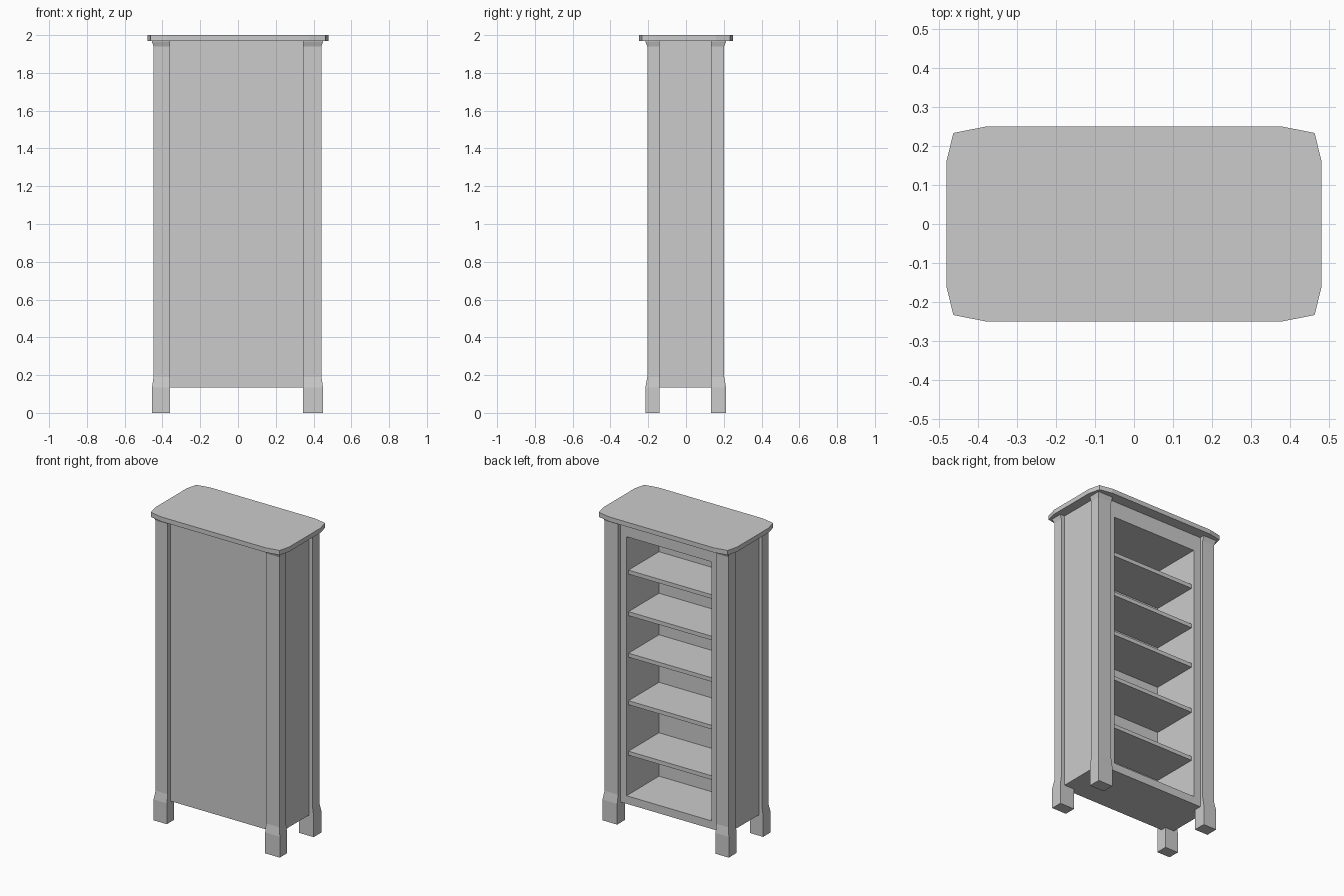
import bpy, bmesh

if "Cube" in bpy.data.objects:
    bpy.data.objects.remove(bpy.data.objects["Cube"])


def make_object(name, bm):
    bmesh.ops.recalc_face_normals(bm, faces=bm.faces)
    mesh = bpy.data.meshes.new(name)
    bm.to_mesh(mesh)
    bm.free()
    obj = bpy.data.objects.new(name, mesh)
    bpy.context.collection.objects.link(obj)
    return obj


def loft(name, rings):
    """Skin a stack of equal-length point rings and cap both ends."""
    bm = bmesh.new()
    rows = [[bm.verts.new(p) for p in ring] for ring in rings]
    n = len(rows[0])
    for a, b in zip(rows, rows[1:]):
        for i in range(n):
            j = (i + 1) % n
            bm.faces.new((a[i], a[j], b[j], b[i]))
    bm.faces.new(rows[0][::-1])
    bm.faces.new(rows[-1])
    return make_object(name, bm)


def box(name, x0, x1, y0, y1, z0, z1):
    outline = [(x0, y0), (x1, y0), (x1, y1), (x0, y1)]
    return loft(name, [[(x, y, z) for x, y in outline] for z in (z0, z1)])


def leg(name, x_in, x_out, y_in, y_out):
    """Square post whose two outer faces flare at the foot and the top."""
    sx = 1 if x_out > 0 else -1
    sy = 1 if y_out > 0 else -1
    rings = []
    for z, inset in ((0, 0), (0.135, 0), (0.19, 1), (1.94, 1), (1.965, 0), (1.972, 0)):
        xo = x_out - sx * 0.008 * inset
        yo = y_out - sy * 0.010 * inset
        rings.append([(x_in, y_in, z), (xo, y_in, z), (xo, yo, z), (x_in, yo, z)])
    return loft(name, rings)


# Main levels of the carcass
BOTTOM, FLOOR, CEILING, TOP = 0.135, 0.187, 1.865, 1.97
X0, X1 = -0.425, 0.418        # outer side faces
IN0, IN1 = -0.31, 0.30        # opening
CLOSED, OPEN = -0.177, 0.18   # closed face and open face
INNER = -0.152                # inside of the closed panel

# Top board with cut corners
quarter = [(0.48, 0.16), (0.462, 0.233), (0.375, 0.25)]
outline = (quarter + [(-x, y) for x, y in reversed(quarter)]
           + [(-x, -y) for x, y in quarter] + [(x, -y) for x, y in reversed(quarter)])
loft("top_board", [[(x, y, z) for x, y in outline] for z in (TOP, 2.0)])

# Four corner legs
for side, x_in, x_out in (("left", -0.36, -0.455), ("right", 0.345, 0.45)):
    for end, y_in, y_out in (("front", -0.14, -0.215), ("back", 0.132, 0.212)):
        leg(f"{end}_{side}_leg", x_in, x_out, y_in, y_out)

# Carcass: sides, closed panel, base and upper rail
box("left_side", X0, IN0, CLOSED, OPEN, BOTTOM, TOP)
box("right_side", IN1, X1, CLOSED, OPEN, BOTTOM, TOP)
box("closed_panel", IN0, IN1, CLOSED, INNER, BOTTOM, TOP)
box("base_board", IN0, IN1, INNER, OPEN, BOTTOM, FLOOR)
box("upper_rail", IN0, IN1, INNER, OPEN, CEILING, TOP)

# Shelves, set slightly back from the opening
for i, z in enumerate((0.468, 0.795, 1.103, 1.372, 1.641), 1):
    box(f"shelf_{i}", IN0, IN1, INNER, OPEN - 0.02, z - 0.026, z)
